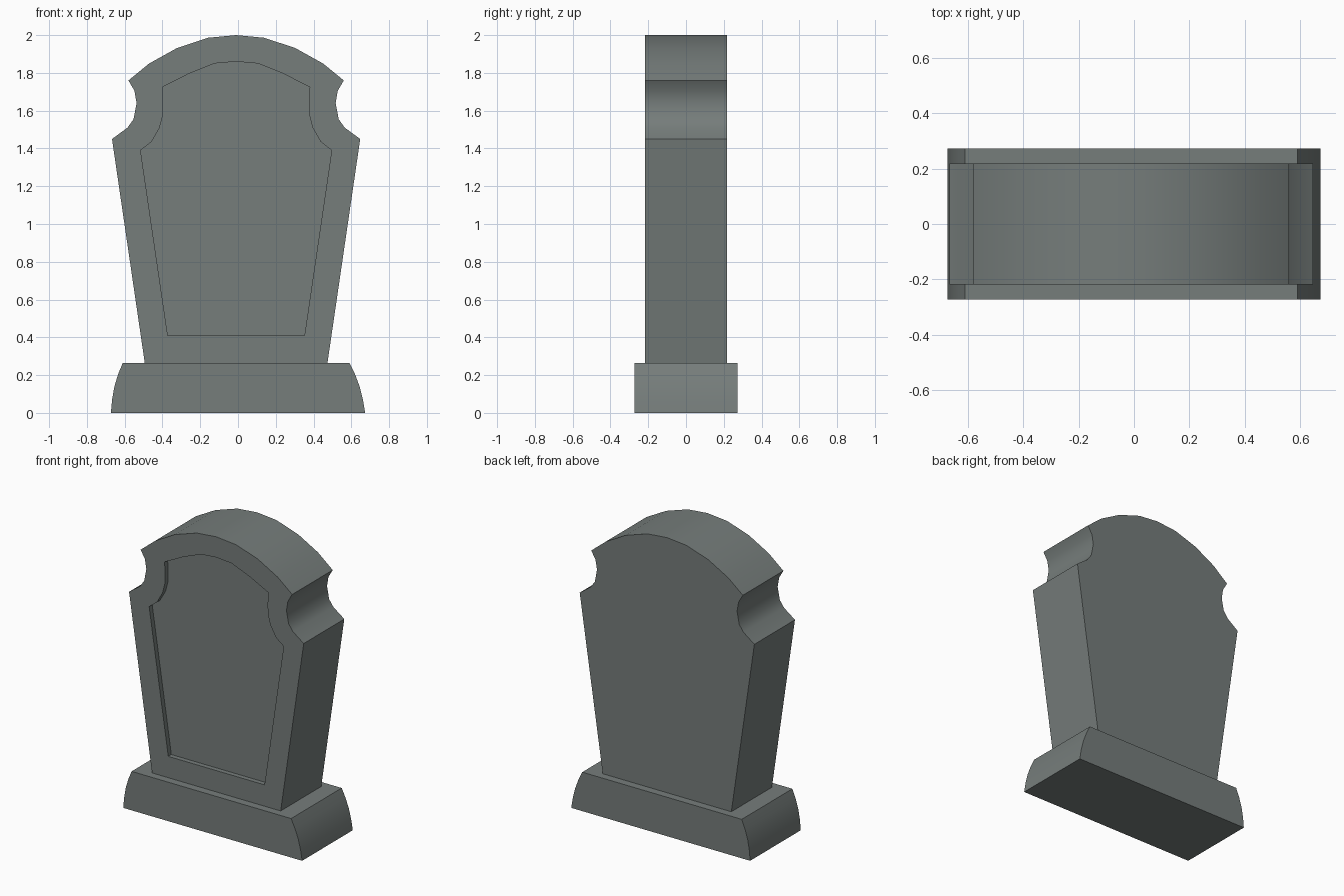
import bpy, bmesh, math

if "Cube" in bpy.data.objects:
    bpy.data.objects.remove(bpy.data.objects["Cube"], do_unlink=True)

stone = bpy.data.materials.new("grey_stone")
stone.use_nodes = True
colour = (0.18, 0.205, 0.198, 1)
stone.diffuse_color = colour
stone.node_tree.nodes["Principled BSDF"].inputs["Base Color"].default_value = colour


def mirrored(half, shift):
    """Full outline from the +x half, listed bottom to top."""
    left = [(-x, z) for x, z in reversed(half) if x > 0]
    return [(x + shift, z) for x, z in half + left]


def loft(name, rings):
    """Bridge outlines placed at given y depths and cap both ends."""
    bm = bmesh.new()
    loops = [[bm.verts.new((x, y, z)) for x, z in ring] for ring, y in rings]
    count = len(loops[0])
    for a, b in zip(loops, loops[1:]):
        for i in range(count):
            j = (i + 1) % count
            bm.faces.new((a[i], a[j], b[j], b[i]))
    bm.faces.new(loops[0])
    bm.faces.new(loops[-1])
    bmesh.ops.recalc_face_normals(bm, faces=bm.faces)
    mesh = bpy.data.meshes.new(name)
    bm.to_mesh(mesh)
    bm.free()
    mesh.materials.append(stone)
    mesh.shade_smooth()
    mesh.set_sharp_from_angle(angle=math.radians(30))
    obj = bpy.data.objects.new(name, mesh)
    bpy.context.collection.objects.link(obj)
    return obj


# Headstone: tapered slab, scooped shoulders, arched top, recessed front panel
outer = mirrored([(.483, .26), (.657, 1.45), (.575, 1.51), (.543, 1.555),
                  (.527, 1.64), (.538, 1.705), (.57, 1.76), (.46, 1.85),
                  (.312, 1.932), (.148, 1.986), (0, 2)], -.01)
inner = mirrored([(.362, .41), (.506, 1.39), (.448, 1.435), (.405, 1.51),
                  (.387, 1.58), (.386, 1.65), (.39, 1.725), (.32, 1.76),
                  (.252, 1.795), (.115, 1.85), (0, 1.86)], -.01)
loft("headstone", [(outer, .218), (outer, -.218), (inner, -.218), (inner, -.185)])

# Plinth with curved ends
plinth = mirrored([(.673, 0), (.664, .07), (.649, .14), (.627, .205), (.6, .265)], 0)
plinth = [(x - .01 * z / .265, z) for x, z in plinth]
loft("plinth", [(plinth, .272), (plinth, -.272)])
